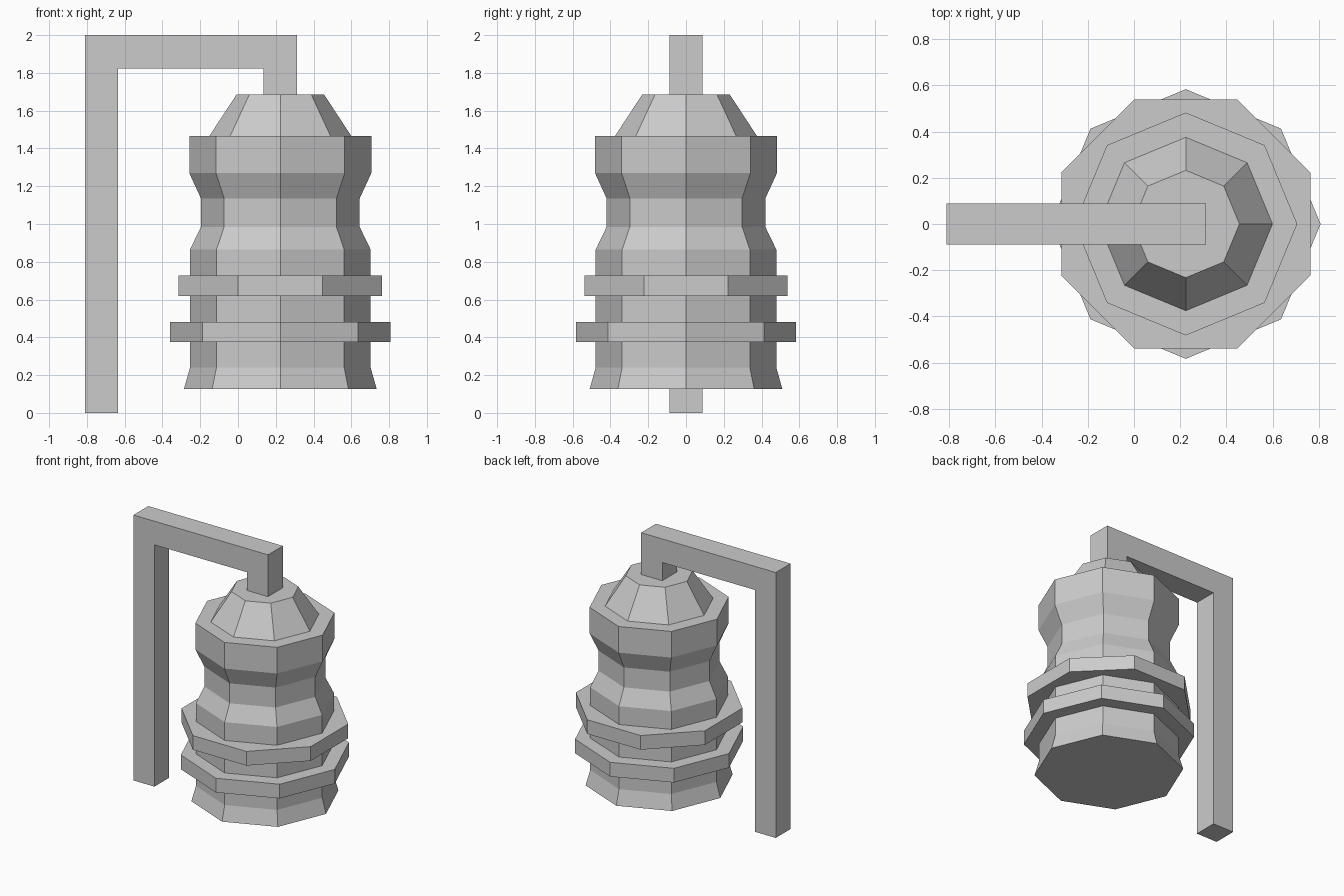
import bpy
import bmesh
import math

if "Cube" in bpy.data.objects:
    bpy.data.objects.remove(bpy.data.objects["Cube"])

CX = 0.224   # lantern axis
SIDES = 8

grey = bpy.data.materials.new("plain grey")
grey.diffuse_color = (0.6, 0.6, 0.6, 1)
grey.use_nodes = True
grey.node_tree.nodes["Principled BSDF"].inputs["Base Color"].default_value = grey.diffuse_color


def finish(name, bm):
    bmesh.ops.recalc_face_normals(bm, faces=bm.faces)
    mesh = bpy.data.meshes.new(name)
    bm.to_mesh(mesh)
    bm.free()
    mesh.materials.append(grey)
    obj = bpy.data.objects.new(name, mesh)
    bpy.context.collection.objects.link(obj)
    return obj


def lathe(name, profile, turn=0.0):
    """Capped octagonal solid from (radius, height) points."""
    bm = bmesh.new()
    rings = []
    for r, z in profile:
        angles = [turn + 2 * math.pi * i / SIDES for i in range(SIDES)]
        rings.append([bm.verts.new((CX + r * math.cos(a), r * math.sin(a), z))
                      for a in angles])
    for low, high in zip(rings, rings[1:]):
        for i in range(SIDES):
            j = (i + 1) % SIDES
            bm.faces.new((low[i], low[j], high[j], high[i]))
    bm.faces.new(rings[0][::-1])
    bm.faces.new(rings[-1])
    return finish(name, bm)


# Waisted lantern body with flared foot
lathe("lantern_body", [(0.51, 0.127), (0.478, 0.24), (0.478, 0.865),
                       (0.42, 0.985), (0.42, 1.135), (0.482, 1.27),
                       (0.482, 1.467)])

# Tapered cap
lathe("lantern_cap", [(0.375, 1.467), (0.232, 1.685)])

# Two collars, the upper one turned by half a side
lathe("lower_collar", [(0.583, 0.375), (0.583, 0.482)])
lathe("upper_collar", [(0.583, 0.62), (0.583, 0.727)], math.pi / SIDES)

# Hook-shaped bracket: post, arm and short hanger
outline = [(-0.81, 0), (-0.635, 0), (-0.635, 1.822), (0.136, 1.822),
           (0.136, 1.685), (0.312, 1.685), (0.312, 2), (-0.81, 2)]
bm = bmesh.new()
face = bm.faces.new([bm.verts.new((x, -0.088, z)) for x, z in outline])
extruded = bmesh.ops.extrude_face_region(bm, geom=[face])["geom"]
bmesh.ops.translate(bm, vec=(0, 0.176, 0),
                    verts=[v for v in extruded if isinstance(v, bmesh.types.BMVert)])
finish("hanging_bracket", bm)
